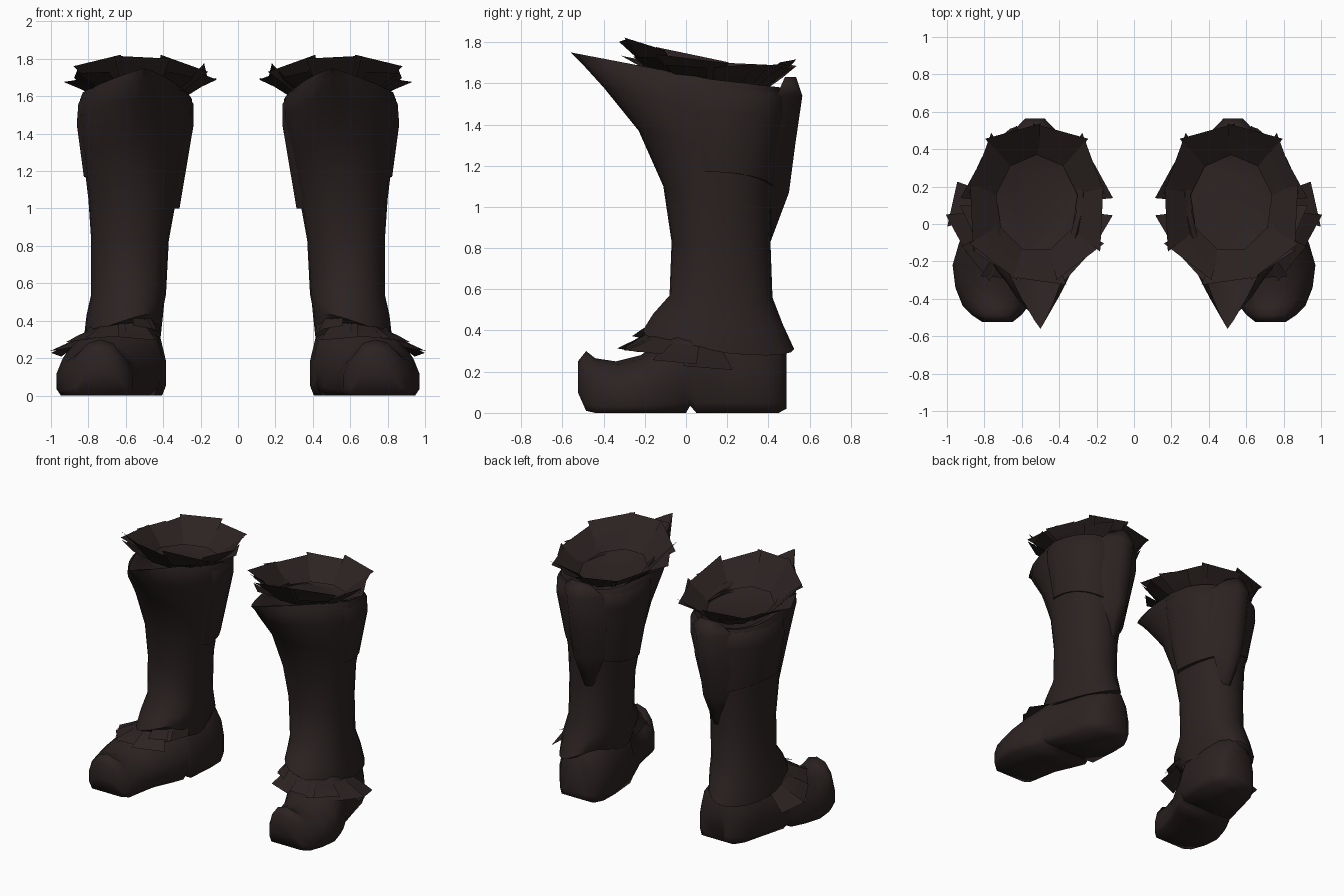
import bpy, bmesh, math, random

if "Cube" in bpy.data.objects:
    bpy.data.objects.remove(bpy.data.objects["Cube"])

random.seed(4)
leather = bpy.data.materials.new("dark_brown_leather")
leather.diffuse_color = (0.025, 0.0165, 0.016, 1)
leather.use_nodes = True
leather.node_tree.nodes["Principled BSDF"].inputs["Base Color"].default_value = leather.diffuse_color


def finish(name, bm, recalc=True, angle=50):
    """Turn a bmesh into an object mirrored across x for the second boot."""
    if recalc:
        bmesh.ops.recalc_face_normals(bm, faces=bm.faces[:])
    mesh = bpy.data.meshes.new(name)
    bm.to_mesh(mesh)
    bm.free()
    mesh.materials.append(leather)
    ob = bpy.data.objects.new(name, mesh)
    bpy.context.collection.objects.link(ob)
    bpy.ops.object.select_all(action='DESELECT')
    bpy.context.view_layer.objects.active = ob
    ob.select_set(True)
    if angle:
        bpy.ops.object.shade_smooth_by_angle(angle=math.radians(angle))
    mod = ob.modifiers.new("pair", 'MIRROR')
    mod.use_mirror_merge = False
    return ob


def loft(bm, rings, closed=True, cap=(False, False)):
    """Skin a list of point rings."""
    vs = [[bm.verts.new(p) for p in r] for r in rings]
    n = len(vs[0])
    for a, b in zip(vs, vs[1:]):
        for i in range(n if closed else n - 1):
            j = (i + 1) % n
            bm.faces.new((a[i], a[j], b[j], b[i]))
    if cap[0]:
        bm.faces.new(vs[0])
    if cap[1]:
        bm.faces.new(vs[-1])


def leg_ring(xl, xr, yf, yb, zf, zs, zb, point=2.0, tilt=0.0, skew=0.0,
             angles=None):
    """Cross-section of the leg: front, side and back each have a height."""
    ym, xm = 0.12, (xl + xr) / 2
    # the calf is squarer at the back, the ankle is narrower
    back = 2.5 if zs > 1.2 else 1.85 if zs < .4 else 2.1
    pts = []
    for deg in angles or range(0, 360, 15):
        s, c = math.sin(math.radians(deg)), math.cos(math.radians(deg))
        e = 2 / (point if c > 0 else back)
        fx, fy = abs(s) ** e, abs(c) ** e
        x = xm + math.copysign(fx, s) * (xr - xl) / 2
        x += skew * fy if c > 0 else 0
        y = ym + fy * ((yf - ym) if c > 0 else (yb - ym))
        z = zs + fy * ((zf if c > 0 else zb) - zs) + tilt * s
        pts.append((x, y, z))
    return pts


# Shaft: ankle skirt, slim leg, peaked rim and the inside floor
shaft = [
    (.415, .78, -.10, .45, .34, .30, .29),
    (.40, .825, -.21, .525, .40, .37, .31, 2, -.07),
    (.395, .81, -.16, .47, .48, .46, .43, 2, -.03),
    (.385, .785, -.08, .42, .57, .54, .56),
    (.37, .785, -.07, .41, .83, .83, .83),
    (.33, .80, -.11, .42, 1.10, 1.05, 1.05),
    (.285, .83, -.23, .44, 1.37, 1.30, 1.30),
    (.245, .855, -.40, .46, 1.58, 1.47, 1.47, 1.8, 0, -.02),
    (.245, .845, -.50, .47, 1.69, 1.58, 1.54, 1.45, 0, -.035),
    (.27, .83, -.56, .46, 1.75, 1.62, 1.58, 1.15, 0, -.05),
    (.30, .77, -.46, .41, 1.72, 1.60, 1.56, 1.2, 0, -.03),
    (.295, .745, -.16, .37, 1.59, 1.57, 1.54),
]
bm = bmesh.new()
loft(bm, [leg_ring(*s) for s in shaft], cap=(False, True))
finish("boot_shaft", bm)

# Calf panel: an overlay round the back of the upper leg, sunk at its ends
panel = [
    (.34, .80, -.10, .41, 1.08, 1.085, 1.08, 2, .085),
    (.312, .825, -.12, .435, 1.08, 1.085, 1.08, 2, .085),
    (.236, .863, -.36, .48, 1.45, 1.45, 1.45),
    (.238, .855, -.45, .485, 1.57, 1.56, 1.53),
    (.275, .825, -.50, .455, 1.62, 1.61, 1.57),
]
bm = bmesh.new()
rings = []
for p in panel:
    ring = leg_ring(*p, angles=list(range(75, 286, 10)))
    for i in (0, -1):
        x, y, z = ring[i]
        ring[i] = (x + (.55 - x) * .15, y, z)
    rings.append(ring)
loft(bm, rings, closed=False)
finish("calf_panel", bm)

# Back pleat: a tapered ridge up the back of the leg
bm = bmesh.new()
pleat = []
for z, base, out, w in [(.83, .38, .41, .04), (1.07, .38, .50, .13),
                        (1.30, .41, .53, .17), (1.54, .44, .565, .17),
                        (1.63, .48, .535, .08)]:
    pleat.append([(.53 - w, base, z), (.53 - w * .3, out, z),
                  (.53 + w * .3, out, z), (.53 + w, base, z)])
loft(bm, pleat, cap=(True, True))
finish("back_pleat", bm, angle=75)

# Foot: rounded sections from the upturned toe to the heel, turned outward
outline = [(-.90, 0), (-1, .12), (-1, .42), (-.86, .70), (-.5, .93), (0, 1),
           (.5, .93), (.86, .70), (1, .42), (1, .12), (.90, 0)]
foot = [  # y, centre x, half width, bottom, top
    (-.525, .73, .08, .10, .25), (-.485, .735, .135, .01, .30),
    (-.44, .74, .175, 0, .265), (-.34, .75, .205, 0, .25),
    (-.22, .745, .225, 0, .28), (-.10, .70, .235, 0, .36),
    (0, .655, .23, 0, .42), (.02, .645, .23, .035, .43),
    (.05, .63, .23, 0, .44), (.25, .595, .21, 0, .44),
    (.38, .58, .19, 0, .42), (.45, .575, .145, 0, .38),
    (.487, .57, .09, .02, .34),
]
bm = bmesh.new()
loft(bm, [[(cx + u * hw, y, zb + v * (zt - zb)) for u, v in outline]
          for y, cx, hw, zb, zt in foot], cap=(True, True))
finish("foot", bm, angle=85)


def frill(name, centre, inner, outer, z_in, z_out, starts, width, jitter):
    """Ring of loose overlapping flaps, each a flat-edged sheet."""
    bm = bmesh.new()

    def spot(deg, r, z):
        a = math.radians(deg)
        return (centre[0] + r[0] * math.sin(a),
                centre[1] - r[1] * math.cos(a), z)

    for d in starts:
        lift = random.uniform(-jitter, jitter)
        turn = random.choice((-1, 1)) * .05
        rows = []
        for k in (0, .55, 1):
            row = []
            for i in (0, 1):
                deg = d + (i - .5) * width
                grow = 1 + k * turn * (i - .5) * 2
                r = [a + (b * grow - a) * k for a, b in zip(inner, outer)]
                zi, zo = z_in(deg), z_out(deg)
                z = zi + (zo - zi) * k + k * (lift + (i - .5) * jitter)
                row.append(spot(deg, r, z))
            rows.append(row)
        loft(bm, rows, closed=False)
    for f in bm.faces:
        f.normal_update()
        if f.normal.z < 0:
            f.normal_flip()
    return finish(name, bm, recalc=False, angle=0)


def front(deg):
    return math.cos(math.radians(deg))


# Upper collar: a steep ring of flaps with a few flatter ones beneath
frill("collar_flaps", (.52, .11), (.225, .265), (.385, .45),
      lambda d: 1.59 + .03 * front(d),
      lambda d: 1.70 + .13 * max(front(d), 0) ** 1.3,
      range(0, 360, 40), 46, .015)
frill("collar_under_flaps", (.52, .10), (.24, .27), (.39, .42),
      lambda d: 1.60 + .04 * front(d),
      lambda d: 1.68 + .06 * max(front(d), 0),
      (-110, -68, -35, 42, 75, 110, 150, 205), 30, .015)

# Ankle trim: flaps from the inner instep round to the outer side, dropping
frill("ankle_flaps", (.63, .08), (.20, .25), (.36, .395),
      lambda d: .40 - .0009 * max(d, 0),
      lambda d: .325 - .0011 * max(d, 0),
      (-16, 12, 40, 68, 95), 36, .02)
frill("inner_ankle_flaps", (.63, .08), (.19, .25), (.235, .38),
      lambda d: .44, lambda d: .35, (-62, -36), 34, .02)
